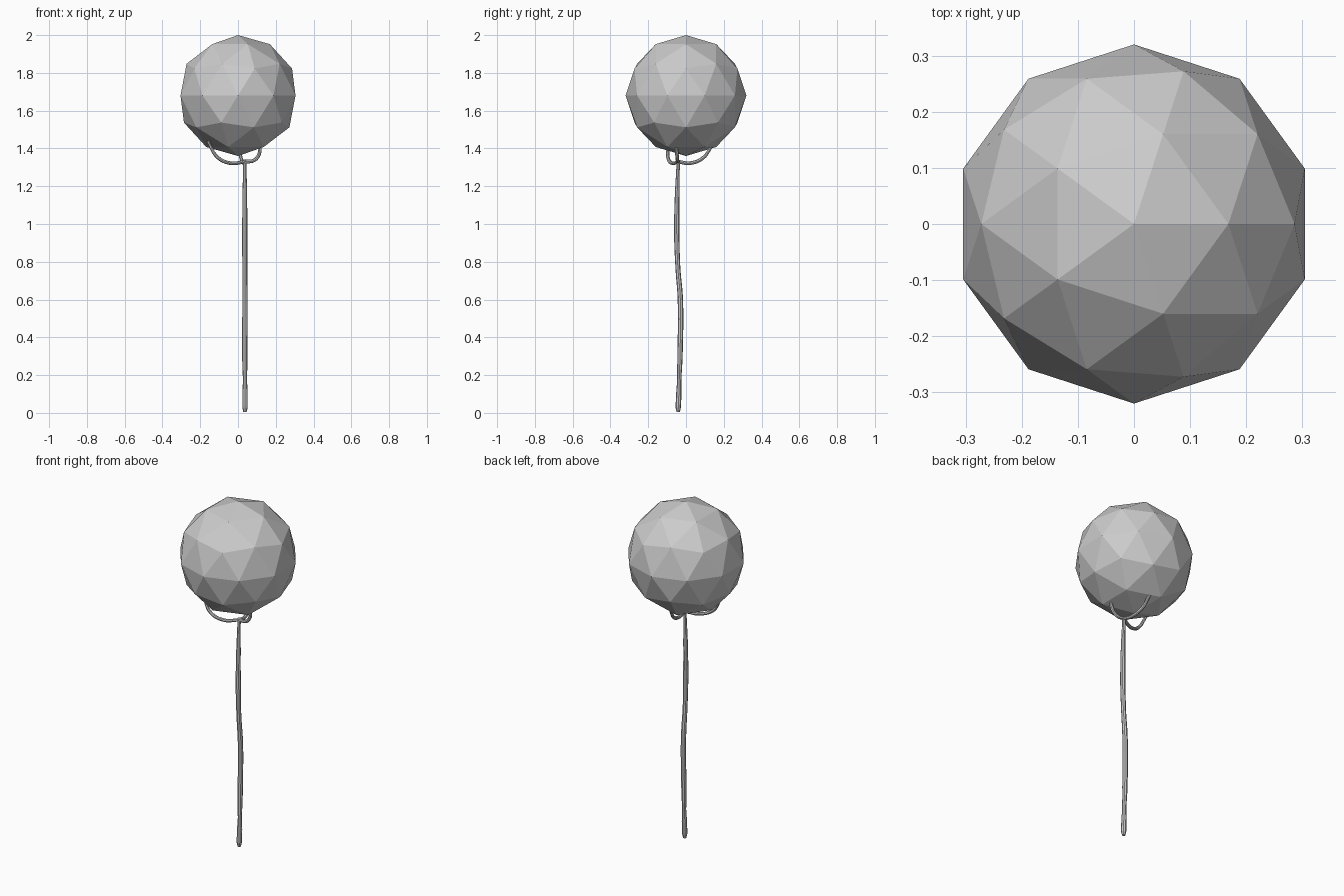
import bpy

cube = bpy.data.objects.get("Cube")
if cube:
    bpy.data.objects.remove(cube, do_unlink=True)

grey = bpy.data.materials.new("light_grey")
grey.use_nodes = True
colour = (0.6, 0.6, 0.6, 1)
grey.diffuse_color = colour
grey.node_tree.nodes["Principled BSDF"].inputs["Base Color"].default_value = colour


def tube(name, points, thickness):
    """Smooth round tube through (x, y, z, radius factor) points."""
    curve = bpy.data.curves.new(name, "CURVE")
    curve.dimensions = "3D"
    curve.bevel_depth = thickness
    curve.bevel_resolution = 2
    curve.resolution_u = 6
    curve.use_fill_caps = True
    spline = curve.splines.new("BEZIER")
    spline.bezier_points.add(len(points) - 1)
    for knot, (x, y, z, r) in zip(spline.bezier_points, points):
        knot.co = (x, y, z)
        knot.radius = r
        knot.handle_left_type = knot.handle_right_type = "AUTO"
    obj = bpy.data.objects.new(name, curve)
    bpy.context.collection.objects.link(obj)
    bpy.ops.object.select_all(action="DESELECT")
    obj.select_set(True)
    bpy.context.view_layer.objects.active = obj
    bpy.ops.object.convert(target="MESH")
    obj = bpy.context.object
    obj.data.materials.clear()
    obj.data.materials.append(grey)
    bpy.ops.object.shade_smooth_by_angle()
    return obj


# Faceted balloon ball
bpy.ops.mesh.primitive_ico_sphere_add(subdivisions=2, radius=0.32, location=(0, 0, 1.68))
ball = bpy.context.object
ball.name = "faceted_ball"
ball.data.materials.append(grey)

# Slightly crooked stem
tube("stem", [
    (0.037, -0.041, 0.005, 0.7), (0.037, -0.041, 0.03, 1.1),
    (0.037, -0.038, 0.1, 1.1), (0.037, -0.036, 0.17, 0.85),
    (0.036, -0.032, 0.3, 1.1), (0.037, -0.030, 0.6, 1.1),
    (0.036, -0.043, 0.77, 1.0), (0.036, -0.049, 0.95, 1.1),
    (0.036, -0.047, 1.15, 0.95), (0.036, -0.042, 1.3, 0.7),
    (0.036, -0.041, 1.34, 0.75)], 0.013)

# Three curved prongs holding the ball
hub = (0.036, -0.041, 1.33, 1)
prongs = {
    "prong_right": [(-0.04, -0.075, 1.322, 1), (-0.11, -0.096, 1.355, 1), (-0.16, -0.09, 1.44, 0.8)],
    "prong_left": [(0.085, -0.045, 1.337, 1), (0.112, -0.048, 1.37, 1), (0.115, -0.052, 1.42, 0.8)],
    "prong_back": [(0.03, 0.02, 1.322, 1), (0.016, 0.09, 1.35, 1), (0.005, 0.135, 1.41, 0.8)],
}
for name, points in prongs.items():
    tube(name, [hub] + points, 0.0095)
